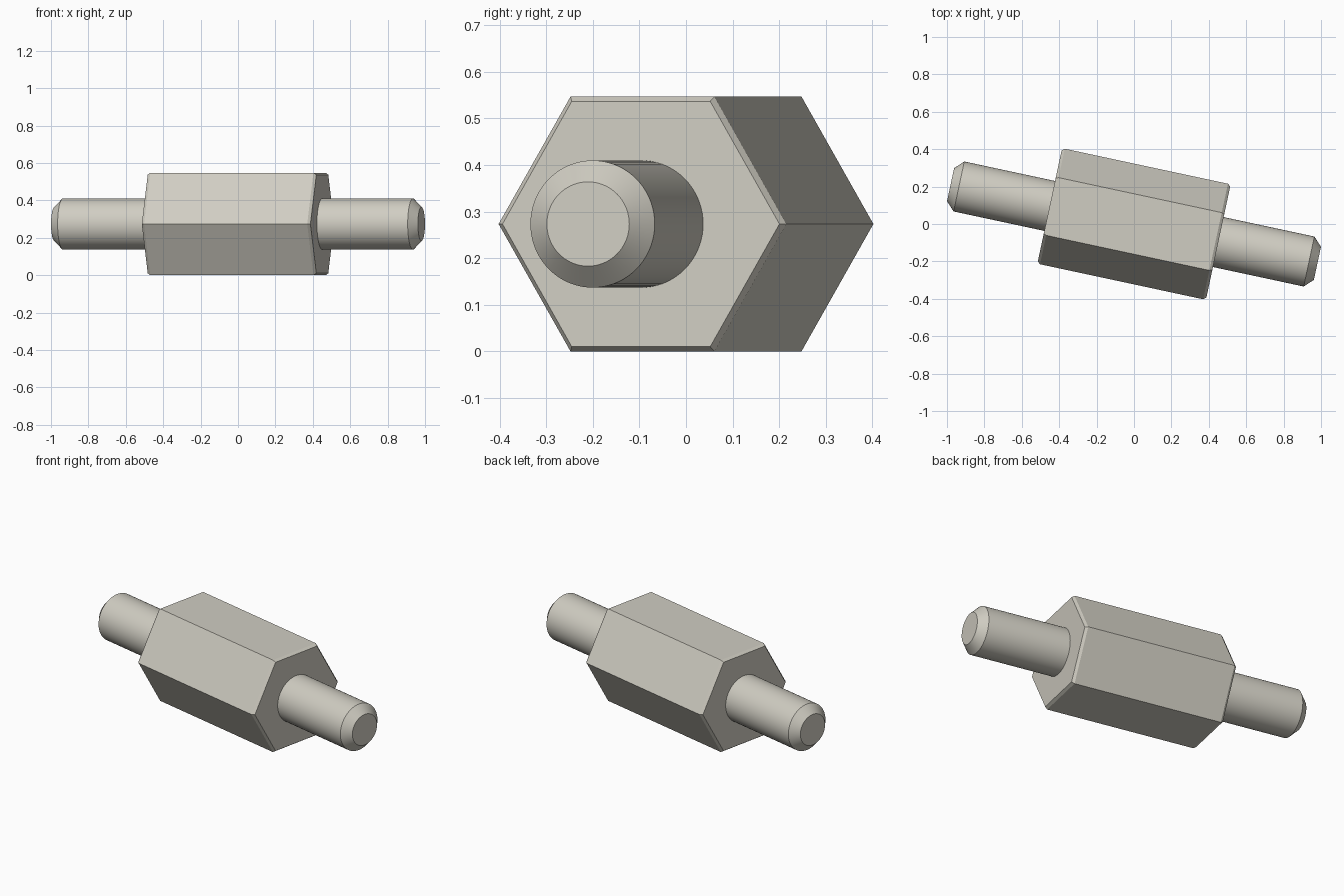
import bpy, bmesh, math
from mathutils import Matrix

cube = bpy.data.objects.get("Cube")
if cube:
    bpy.data.objects.remove(cube, do_unlink=True)

AXIS_HEIGHT = 0.2735
TURN = math.radians(-12.1)
PLACE = Matrix.Translation((0, 0, AXIS_HEIGHT)) @ Matrix.Rotation(TURN, 4, "Z")

# Single metal colour
metal = bpy.data.materials.new("warm_grey_metal")
metal.use_nodes = True
colour = (0.63, 0.61, 0.54, 1)
metal.diffuse_color = colour
metal.node_tree.nodes["Principled BSDF"].inputs["Base Color"].default_value = colour


def turned_part(name, profile, sides):
    """Closed solid from (position along x, radius) rings."""
    bm = bmesh.new()
    rings = []
    for x, r in profile:
        angles = [math.tau * i / sides for i in range(sides)]
        rings.append([bm.verts.new((x, r * math.cos(a), r * math.sin(a))) for a in angles])
    for a, b in zip(rings, rings[1:]):
        for i in range(sides):
            j = (i + 1) % sides
            bm.faces.new((a[i], a[j], b[j], b[i]))
    bm.faces.new(rings[0])
    bm.faces.new(rings[-1])
    bmesh.ops.recalc_face_normals(bm, faces=bm.faces)
    mesh = bpy.data.meshes.new(name)
    bm.to_mesh(mesh)
    bm.free()
    mesh.materials.append(metal)
    obj = bpy.data.objects.new(name, mesh)
    bpy.context.collection.objects.link(obj)
    obj.matrix_world = PLACE
    return obj


# Hexagonal body with chamfered ends
turned_part("hex_body", [(-0.461, 0.304), (-0.446, 0.3158), (0.446, 0.3158), (0.461, 0.304)], 6)

# Round studs with chamfered tips, one at each end
for side, label in ((1, "left"), (-1, "right")):
    profile = [(0.44, 0.1365), (0.957, 0.1365), (1.003, 0.0905)]
    stud = turned_part(label + "_stud", [(side * x, r) for x, r in profile], 72)
    bpy.ops.object.select_all(action="DESELECT")
    stud.select_set(True)
    bpy.context.view_layer.objects.active = stud
    bpy.ops.object.shade_smooth_by_angle(angle=math.radians(30))
